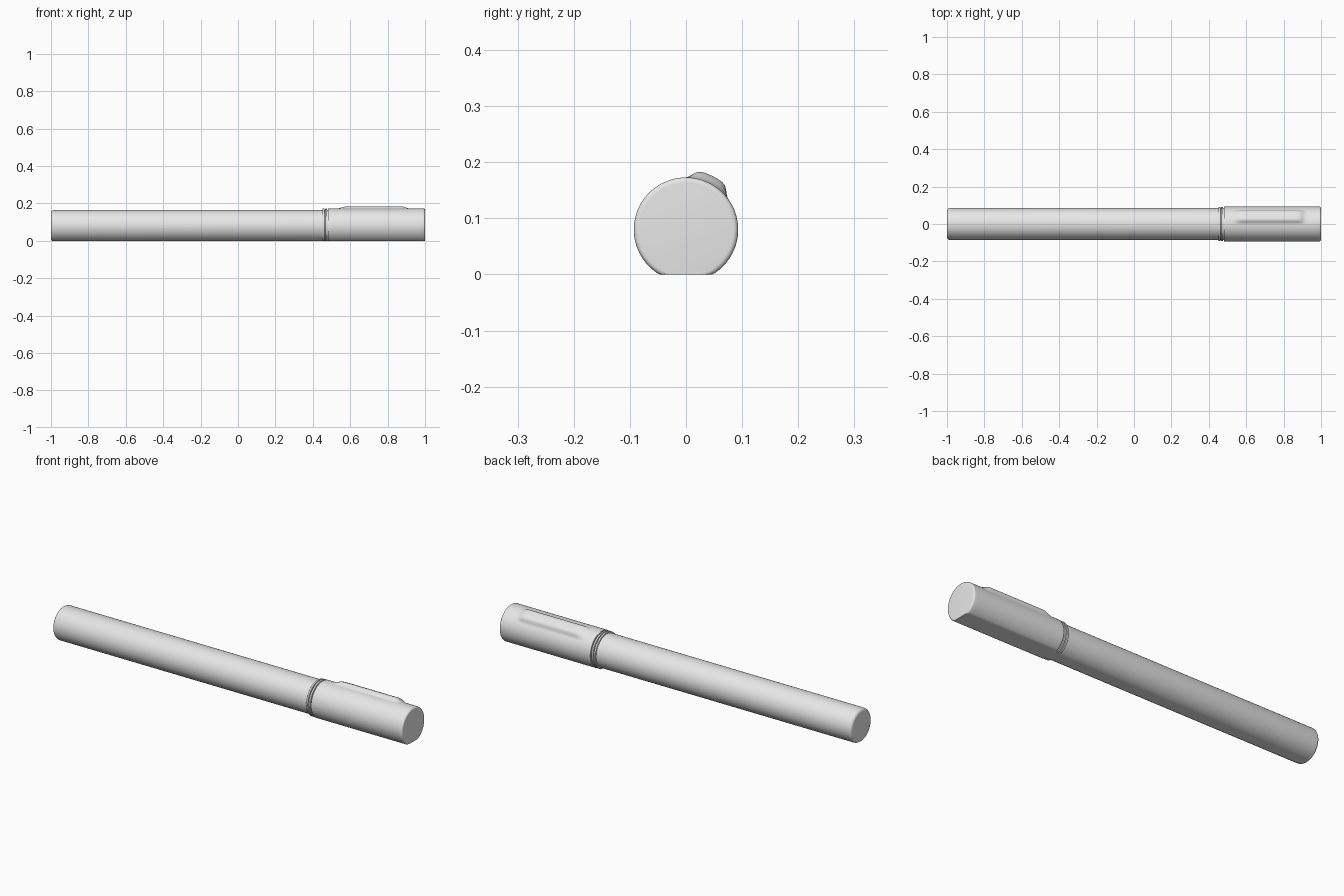
import bpy, bmesh, math

cube = bpy.data.objects.get("Cube")
if cube:
    bpy.data.objects.remove(cube, do_unlink=True)

AXIS_Z = 0.08
SIDES = 96

grey = bpy.data.materials.new("light_grey")
grey.use_nodes = True
grey.diffuse_color = (0.8, 0.8, 0.8, 1)
grey.node_tree.nodes["Principled BSDF"].inputs["Base Color"].default_value = (0.8, 0.8, 0.8, 1)


def smooth(a, b, t):
    """Ease from 0 at a to 1 at b."""
    t = min(max((t - a) / (b - a), 0), 1)
    return t * t * (3 - 2 * t)


def clip_height(x, angle):
    """Raised clip running along the upper back of the cap."""
    along = smooth(0.52, 0.58, x) * (1 - smooth(0.88, 0.92, x))
    around = smooth(36, 52, angle) * (1 - smooth(76, 90, angle))
    return 0.0135 * along * around


def tube(name, profile, raised=None):
    """Loft rings along x from (x, radius) pairs, flattened on the ground."""
    bm = bmesh.new()
    rings = []
    for x, radius in profile:
        ring = []
        for i in range(SIDES):
            angle = 360 * i / SIDES
            r = radius + (raised(x, angle) if raised else 0)
            a = math.radians(angle)
            ring.append(bm.verts.new((x, r * math.cos(a), max(0, AXIS_Z + r * math.sin(a)))))
        rings.append(ring)
    for low, high in zip(rings, rings[1:]):
        for i in range(SIDES):
            j = (i + 1) % SIDES
            bm.faces.new((low[i], low[j], high[j], high[i]))
    bm.faces.new(rings[0][::-1])
    bm.faces.new(rings[-1])
    bmesh.ops.recalc_face_normals(bm, faces=bm.faces)
    mesh = bpy.data.meshes.new(name)
    bm.to_mesh(mesh)
    bm.free()
    mesh.materials.append(grey)
    obj = bpy.data.objects.new(name, mesh)
    bpy.context.collection.objects.link(obj)
    bpy.ops.object.select_all(action='DESELECT')
    obj.select_set(True)
    bpy.context.view_layer.objects.active = obj
    bpy.ops.object.shade_smooth_by_angle(angle=math.radians(32))
    return obj


def fillet(x, radius, size, direction):
    """Quarter-round edge; direction is -1 for the left end, 1 for the right."""
    steps = [math.radians(15 * k) for k in range(7)]
    pts = [(x + direction * size * (math.sin(a) - 1), radius + size * (math.cos(a) - 1))
           for a in steps]
    return pts if direction > 0 else pts[::-1]


# Long barrel, running on inside the cap
tube("barrel", fillet(-1, 0.085, 0.016, -1) + [(0.5, 0.085)])

# Two thin rings at the mouth of the cap
for name, start, end in (("outer_ring", 0.452, 0.462), ("inner_ring", 0.466, 0.476)):
    tube(name, fillet(start, 0.092, 0.002, -1) + fillet(end, 0.092, 0.002, 1))

# Cap with its moulded clip and rounded end
length = [(0.50 + 0.01 * k, 0.093) for k in range(48)]
tube("cap", fillet(0.48, 0.093, 0.003, -1) + length + fillet(1, 0.093, 0.009, 1), clip_height)
